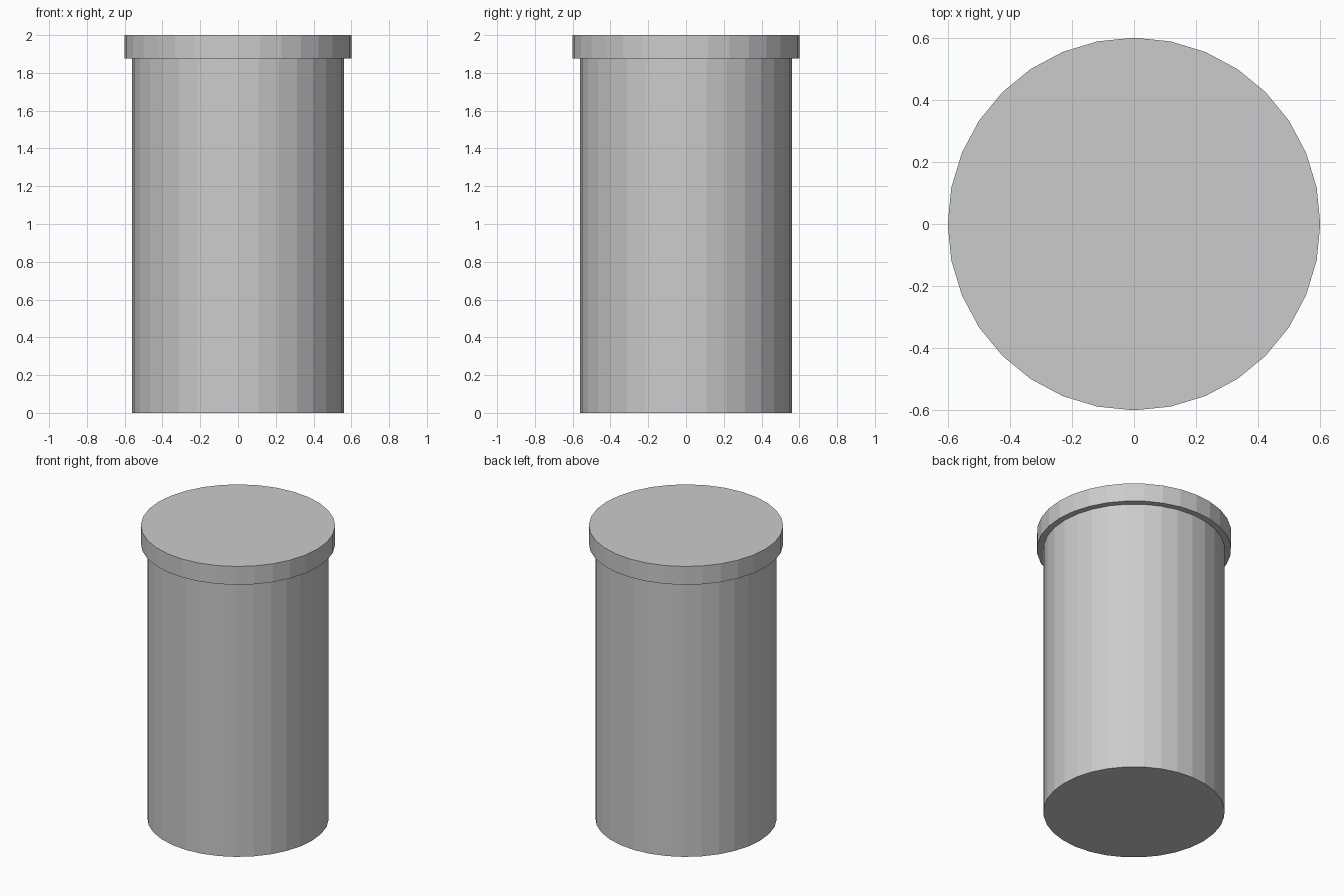
import bpy

if "Cube" in bpy.data.objects:
    bpy.data.objects.remove(bpy.data.objects["Cube"])

SIDES = 32


def cylinder(name, radius, z0, z1):
    bpy.ops.mesh.primitive_cylinder_add(
        vertices=SIDES, radius=radius, depth=z1 - z0,
        location=(0, 0, (z0 + z1) / 2))
    bpy.context.object.name = name


# Main canister body
cylinder("body", 0.561, 0.0, 1.875)

# Slightly wider flat lid
cylinder("lid", 0.601, 1.875, 2.0)
